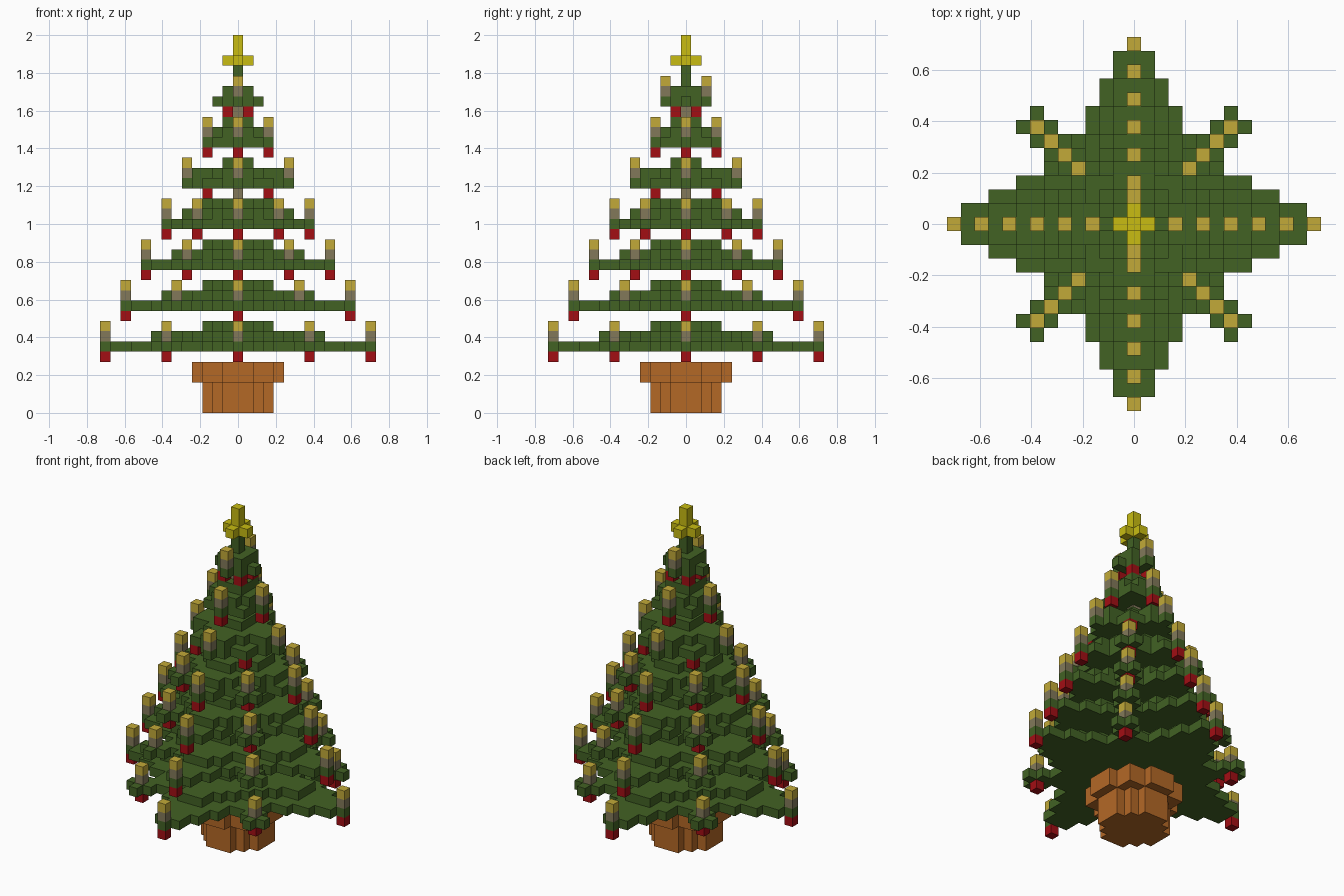
import bpy, bmesh
from mathutils import Vector

cube = bpy.data.objects.get("Cube")
if cube:
    bpy.data.objects.remove(cube)

U = 2 / 37  # block size: the tree is 37 blocks tall


def material(name, rgb):
    lin = [((c / 255 + 0.055) / 1.055) ** 2.4 if c > 10 else c / 255 / 12.92 for c in rgb]
    m = bpy.data.materials.new(name)
    m.use_nodes = True
    m.diffuse_color = (*lin, 1)
    m.node_tree.nodes["Principled BSDF"].inputs["Base Color"].default_value = (*lin, 1)
    return m


GREEN = material("needle green", (66, 98, 36))
WAX = material("candle grey", (130, 121, 90))
FLAME = material("flame yellow", (194, 170, 56))
RED = material("bauble red", (162, 14, 20))
GOLD = material("star gold", (200, 188, 18))
CLAY = material("pot clay", (180, 104, 38))

parts = []     # (name, material, blocks)
taken = set()  # blocks already used by some part


def add(name, mat, cells):
    cells = set(cells) - taken
    taken.update(cells)
    parts.append((name, mat, cells))


def stepped(k, reach, square):
    """One layer: a cross whose arms narrow in steps, plus a central square.
    reach[w] is the arm length of the rows up to w + 1 from the axis."""
    top = max(reach + [square])
    cells = set()
    for i in range(-top, top + 1):
        for j in range(-top, top + 1):
            a, b = max(abs(i), abs(j)), min(abs(i), abs(j))
            arm = any(b <= w + 1 and a <= r for w, r in enumerate(reach))
            if arm or a <= square:
                cells.add((i, j, k))
    return cells


def axis_tips(t):
    return [(t, 0), (-t, 0), (0, t), (0, -t)]


def corner_tips(d):
    return [(x * d, y * d) for x in (1, -1) for y in (1, -1)]


# Pot and trunk
add("pot_base", CLAY, set().union(*(stepped(k, [3], 2) for k in range(3))))
add("pot_rim", CLAY, set().union(*(stepped(k, [4], 3) for k in (3, 4))))
add("trunk", WAX, [(0, 0, k) for k in range(5, 32)])

# Tiers: bottom level, axis tip, corner tip, lower layer, middle layer, upper layer,
# then whether axis baubles, corner baubles and corner candles are hung
TIERS = [
    (6, 13, 7, ([12, 10, 8], 6), ([8, 6, 5], 4), ([3], 2), 1, 1, 1),
    (10, 11, 6, ([10, 8, 6], 5), ([7, 6, 4], 4), ([3], 2), 1, 0, 1),
    (14, 9, 5, ([8, 6, 4], 4), ([6, 5, 4], 3), ([3], 2), 1, 1, 1),
    (18, 7, 4, ([6, 4], 3), ([5, 4], 3), ([3], 2), 1, 1, 1),
    (22, 5, 3, ([4, 3], 2), ([4], 2), ([1], 0), 0, 1, 0),
    (26, 3, 0, ([2], 2), ([2], 1), ([1], 0), 1, 0, 0),
    (30, 2, 1, ([1], 1), ([1], 0), ([0], 0), 0, 1, 0),
]
for n, (k, tip, corner, low, mid, up, ax_red, co_red, co_candle) in enumerate(TIERS, 1):
    ends, corners = axis_tips(tip), corner_tips(corner)
    candles = [e for e in ends if n < 7 or e[0] == 0]
    if co_candle:
        candles += corners
    baubles = (ends if ax_red else []) + (corners if co_red else [])
    add(f"candles_{n}", WAX, [(x, y, k + 1) for x, y in candles])
    add(f"flames_{n}", FLAME, [(x, y, k + 2) for x, y in candles])
    add(f"baubles_{n}", RED, [(x, y, k - 1) for x, y in baubles])
    # Branches: three stacked layers, arm tips and corner twigs
    green = stepped(k, *low) | stepped(k + 1, *mid) | stepped(k + 2, *up)
    green |= {(x, y, k) for x, y in ends}
    if co_candle:
        green |= {(x + dx, y + dy, k) for x, y in corners
                  for dx, dy in [(0, 0)] + axis_tips(1)}
    elif co_red:
        green |= {(x, y, k) for x, y in corners}
    add(f"branches_{n}", GREEN, green)

# Top shoot and star
add("top_shoot", GREEN, [(0, 0, 32), (0, 0, 33)])
add("star", GOLD, [(0, 0, 34), (0, 0, 35), (0, 0, 36)] + [(x, y, 34) for x, y in axis_tips(1)])


def build(name, mat, cells):
    """Make one object from the outward faces of its blocks."""
    bm = bmesh.new()
    for c in sorted(cells):
        for axis in range(3):
            for s in (1, -1):
                near = list(c)
                near[axis] += s
                if tuple(near) in taken:
                    continue
                n, a, b = Vector(), Vector(), Vector()
                n[axis], a[(axis + 1) % 3], b[(axis + 2) % 3] = s / 2, s / 2, 0.5
                mid = Vector((c[0], c[1], c[2] + 0.5)) + n
                quad = (mid - a - b, mid + a - b, mid + a + b, mid - a + b)
                bm.faces.new([bm.verts.new(p * U) for p in quad])
    bmesh.ops.remove_doubles(bm, verts=bm.verts, dist=U * 0.01)
    mesh = bpy.data.meshes.new(name)
    bm.to_mesh(mesh)
    bm.free()
    mesh.materials.append(mat)
    bpy.context.collection.objects.link(bpy.data.objects.new(name, mesh))


for part in parts:
    if part[2]:
        build(*part)
